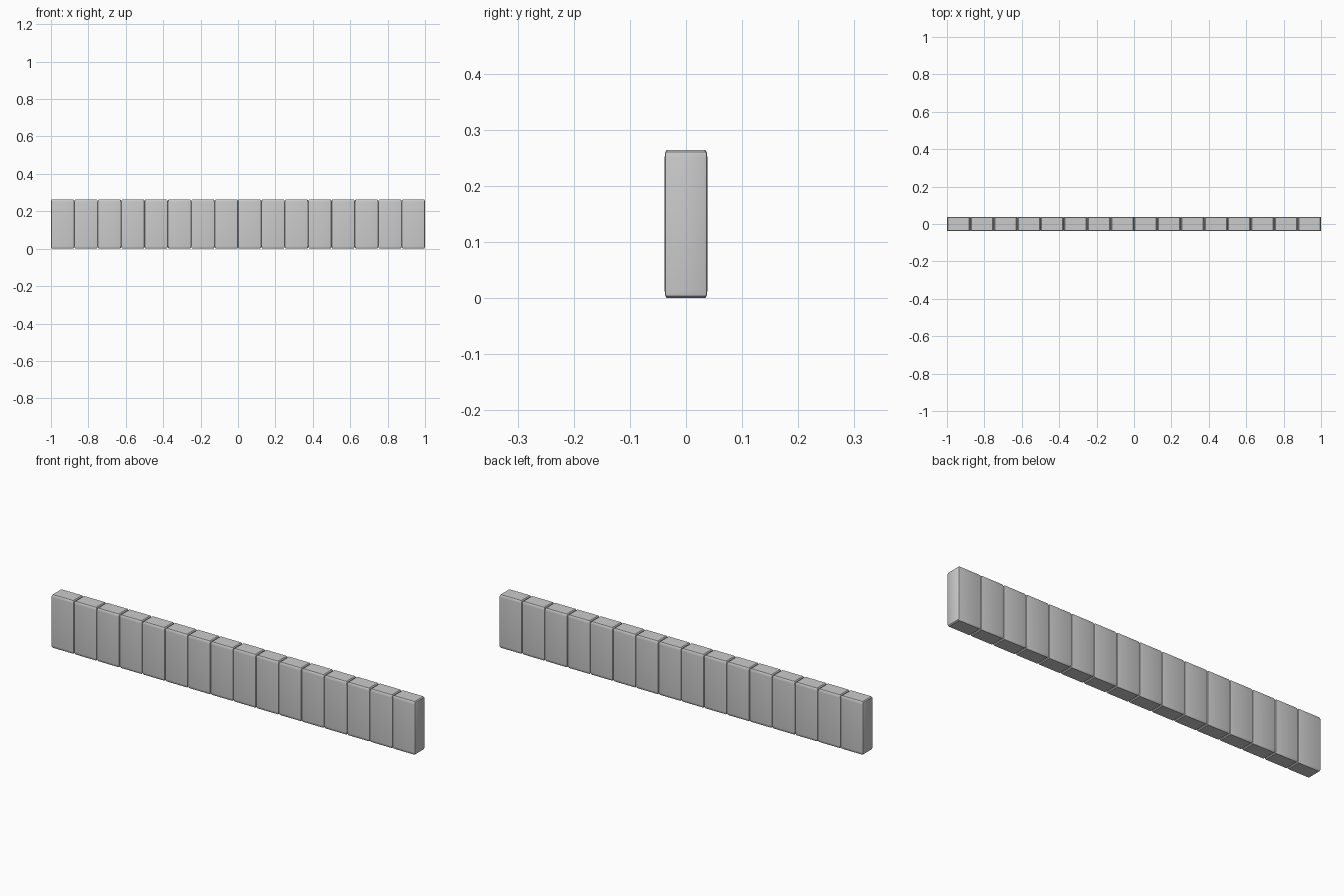
import bpy, bmesh
from mathutils import Matrix

if "Cube" in bpy.data.objects:
    bpy.data.objects.remove(bpy.data.objects["Cube"])

COUNT = 16
PITCH = 2.0 / COUNT
DEPTH, HEIGHT = 0.076, 0.264

# One block: a unit cube with bevelled edges, stretched to brick proportions
bm = bmesh.new()
bmesh.ops.create_cube(bm, size=1)
bmesh.ops.bevel(bm, geom=bm.edges[:], offset=0.05, segments=2, profile=0.5,
                affect='EDGES', clamp_overlap=True)
bmesh.ops.transform(bm, verts=bm.verts[:], matrix=Matrix.Diagonal((PITCH, DEPTH, HEIGHT, 1)))
bmesh.ops.translate(bm, verts=bm.verts[:], vec=(0, 0, HEIGHT / 2))
bmesh.ops.recalc_face_normals(bm, faces=bm.faces[:])
mesh = bpy.data.meshes.new("edging_block")
bm.to_mesh(mesh)
bm.free()

# Row of identical blocks
for i in range(COUNT):
    block = bpy.data.objects.new(f"edging_block_{i + 1:02d}", mesh)
    block.location.x = -1 + PITCH * (i + 0.5)
    bpy.context.collection.objects.link(block)

# Soft bevels, crisp outer corners
bpy.ops.object.select_all(action='DESELECT')
first = bpy.data.objects["edging_block_01"]
first.select_set(True)
bpy.context.view_layer.objects.active = first
mesh.shade_smooth()
mesh.set_sharp_from_angle(angle=0.61)
